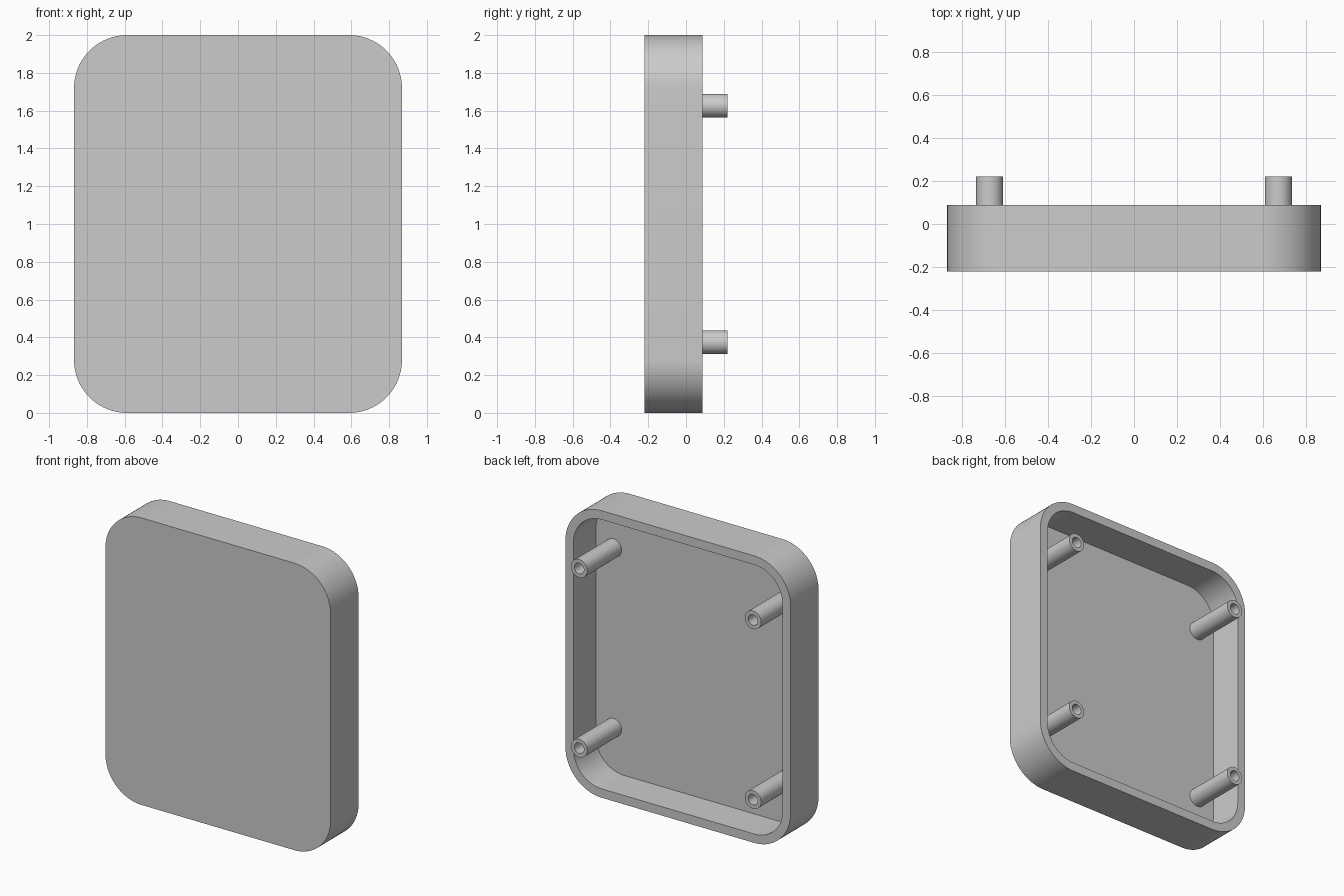
import bpy
import bmesh
from math import cos, sin, pi, radians

cube = bpy.data.objects.get("Cube")
if cube:
    bpy.data.objects.remove(cube, do_unlink=True)

# Overall dimensions
HALF_W, HEIGHT, CORNER = 0.868, 2.0, 0.28
FRONT, RIM, POST_END = -0.22, 0.088, 0.22
WALL = 0.062
FLOOR = FRONT + WALL
POST_X, POST_Z, POST_R, HOLE_R = 0.67, 0.626, 0.063, 0.037
MID = HEIGHT / 2

grey = bpy.data.materials.new("plain_grey")
grey.use_nodes = True
grey.diffuse_color = (0.6, 0.6, 0.6, 1)
grey.node_tree.nodes["Principled BSDF"].inputs["Base Color"].default_value = grey.diffuse_color


def rounded_outline(inset, steps=20):
    """Rounded rectangle in x and z, moved inwards by inset."""
    r = CORNER - inset
    cx, cz = HALF_W - CORNER, MID - CORNER
    points = []
    for quarter, (sx, sz) in enumerate([(1, 1), (-1, 1), (-1, -1), (1, -1)]):
        for i in range(steps + 1):
            a = (quarter + i / steps) * pi / 2
            points.append((sx * cx + r * cos(a), MID + sz * cz + r * sin(a)))
    return points


def circle(x, z, r, steps=40):
    return [(x + r * cos(2 * pi * i / steps), z + r * sin(2 * pi * i / steps))
            for i in range(steps)]


def loft(name, sections):
    """Skin a list of (outline, y) sections and cap both ends."""
    bm = bmesh.new()
    loops = [[bm.verts.new((x, y, z)) for x, z in outline] for outline, y in sections]
    for a, b in zip(loops, loops[1:]):
        for i in range(len(a)):
            j = (i + 1) % len(a)
            bm.faces.new((a[i], a[j], b[j], b[i]))
    bm.faces.new(loops[0])
    bm.faces.new(loops[-1])
    bmesh.ops.recalc_face_normals(bm, faces=bm.faces)
    mesh = bpy.data.meshes.new(name)
    bm.to_mesh(mesh)
    bm.free()
    mesh.materials.append(grey)
    obj = bpy.data.objects.new(name, mesh)
    bpy.context.collection.objects.link(obj)
    bpy.ops.object.select_all(action='DESELECT')
    obj.select_set(True)
    bpy.context.view_layer.objects.active = obj
    bpy.ops.object.shade_smooth_by_angle(angle=radians(30))
    return obj


# Open-backed tray: outer wall, rim, inner wall and floor
outer, inner = rounded_outline(0), rounded_outline(WALL)
loft("cover_shell", [(outer, FRONT), (outer, RIM), (inner, RIM), (inner, FLOOR)])

# Four hollow mounting posts standing on the floor
for side, sx in (("left", 1), ("right", -1)):
    for level, sz in (("upper", 1), ("lower", -1)):
        x, z = sx * POST_X, MID + sz * POST_Z
        post, hole = circle(x, z, POST_R), circle(x, z, HOLE_R)
        loft(f"{level}_{side}_post",
             [(post, FLOOR - 0.01), (post, POST_END), (hole, POST_END), (hole, FLOOR)])
